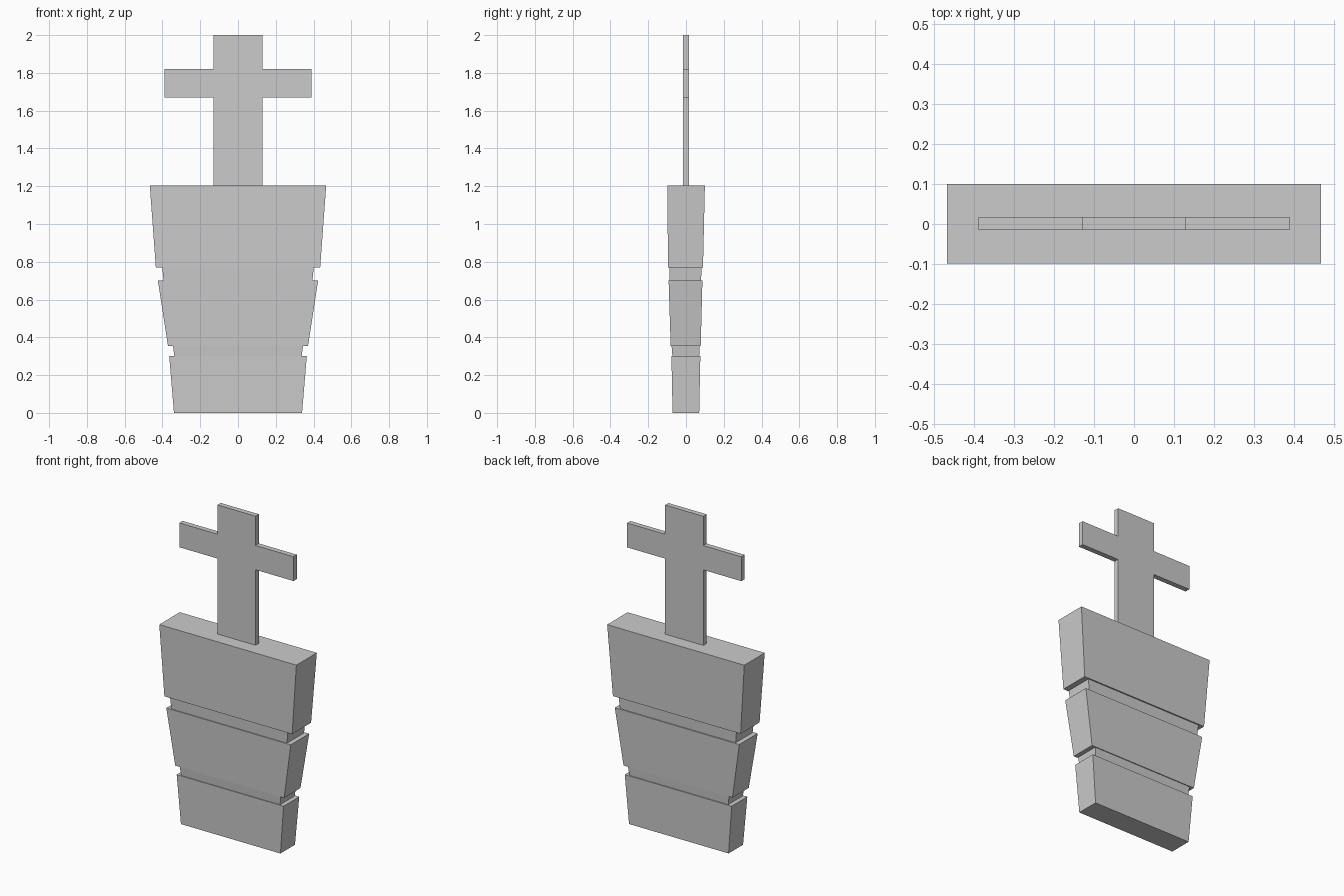
import bpy, bmesh

if "Cube" in bpy.data.objects:
    bpy.data.objects.remove(bpy.data.objects["Cube"])


def finish(bm, name):
    bmesh.ops.recalc_face_normals(bm, faces=bm.faces)
    mesh = bpy.data.meshes.new(name)
    bm.to_mesh(mesh)
    bm.free()
    obj = bpy.data.objects.new(name, mesh)
    bpy.context.collection.objects.link(obj)
    return obj


def loft(name, sections):
    """Stack rectangles given as (z, half width, front y, back y)."""
    bm = bmesh.new()
    rings = [[bm.verts.new(p) for p in
              ((-w, f, z), (w, f, z), (w, b, z), (-w, b, z))]
             for z, w, f, b in sections]
    bm.faces.new(rings[0])
    bm.faces.new(rings[-1])
    for lo, hi in zip(rings, rings[1:]):
        for i in range(4):
            j = (i + 1) % 4
            bm.faces.new((lo[i], lo[j], hi[j], hi[i]))
    return finish(bm, name)


# Tapered body: three blocks separated by two recessed grooves
loft("tapered_body", [
    (0.0, 0.339, -0.071, 0.070),
    (0.30, 0.364, -0.077, 0.076),
    (0.30, 0.337, -0.072, 0.070),
    (0.355, 0.344, -0.076, 0.073),
    (0.355, 0.371, -0.081, 0.078),
    (0.70, 0.424, -0.092, 0.087),
    (0.70, 0.394, -0.086, 0.080),
    (0.77, 0.401, -0.088, 0.082),
    (0.77, 0.435, -0.095, 0.090),
    (1.205, 0.467, -0.099, 0.100),
])

# Thin cross: mirrored half outline, extruded in depth
half = [(0.13, 1.205), (0.13, 1.67), (0.389, 1.67),
        (0.389, 1.82), (0.13, 1.82), (0.13, 2.0)]
outline = half + [(-x, z) for x, z in reversed(half)]
bm = bmesh.new()
face = bm.faces.new([bm.verts.new((x, -0.015, z)) for x, z in outline])
ext = bmesh.ops.extrude_face_region(bm, geom=[face], use_keep_orig=True)
bmesh.ops.translate(bm, vec=(0, 0.032, 0),
                    verts=[v for v in ext["geom"] if isinstance(v, bmesh.types.BMVert)])
finish(bm, "top_cross")
